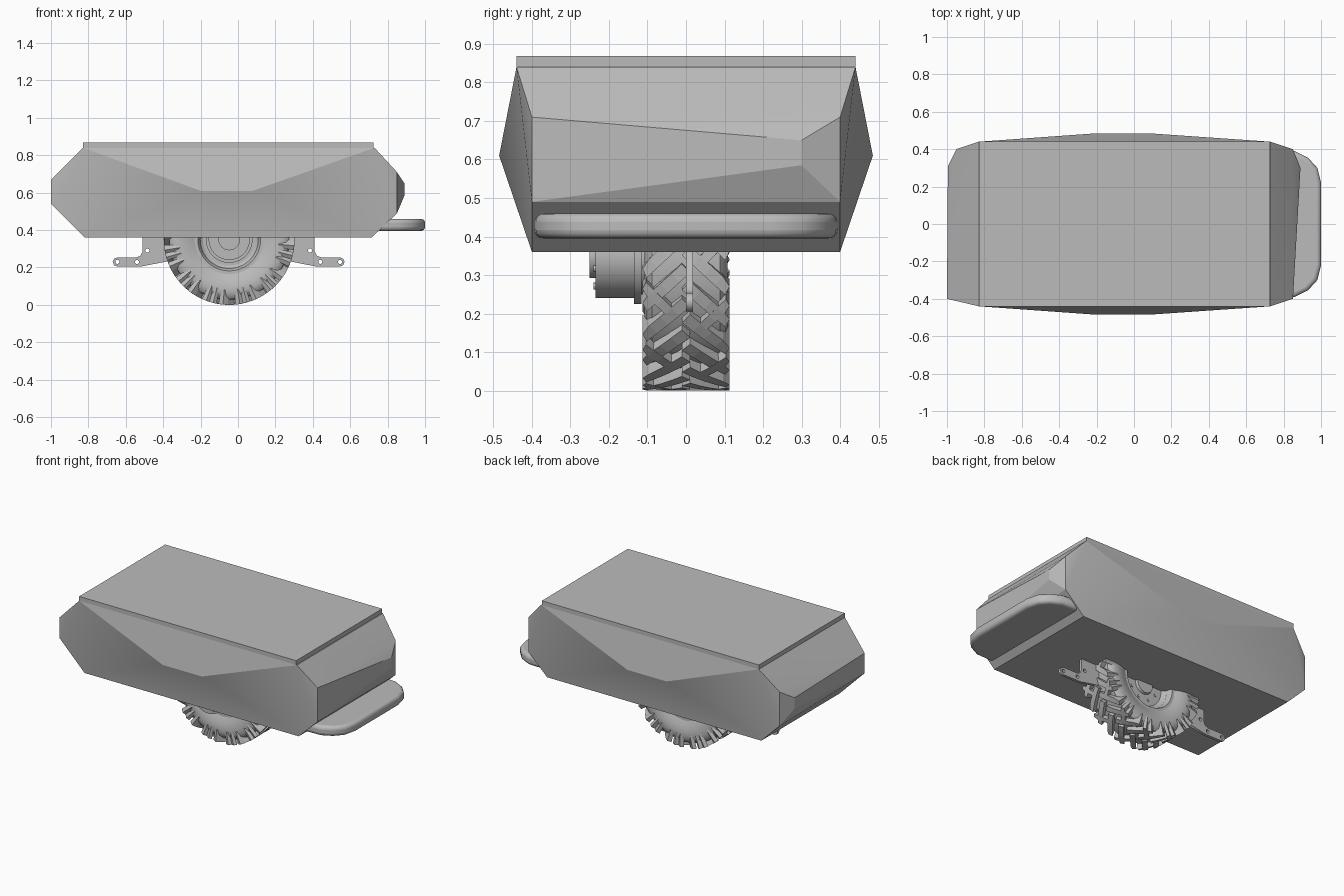
import bpy, bmesh, math
from mathutils import Matrix

if "Cube" in bpy.data.objects:
    bpy.data.objects.remove(bpy.data.objects["Cube"], do_unlink=True)

grey = bpy.data.materials.new("plain grey")
grey.use_nodes = True
grey.diffuse_color = (0.5, 0.5, 0.5, 1)
grey.node_tree.nodes["Principled BSDF"].inputs["Base Color"].default_value = (0.5, 0.5, 0.5, 1)

CX, CZ, R = -0.047, 0.35, 0.35      # wheel axle position and tyre radius


def add(name, bm, smooth=30):
    """Turn a bmesh into an object, optionally smooth shaded by angle."""
    bmesh.ops.remove_doubles(bm, verts=bm.verts, dist=1e-5)
    bmesh.ops.recalc_face_normals(bm, faces=bm.faces)
    me = bpy.data.meshes.new(name)
    bm.to_mesh(me)
    bm.free()
    me.materials.append(grey)
    ob = bpy.data.objects.new(name, me)
    bpy.context.collection.objects.link(ob)
    if smooth:
        bpy.ops.object.select_all(action='DESELECT')
        ob.select_set(True)
        bpy.context.view_layer.objects.active = ob
        bpy.ops.object.shade_smooth_by_angle(angle=math.radians(smooth))
    return ob


def polar(y, r, t):
    return (CX + r * math.cos(t), y, CZ + r * math.sin(t))


def lathe(name, profile, closed=False, n=64):
    """Revolve (y, radius) points around the axle."""
    bm = bmesh.new()
    rings = [[bm.verts.new(polar(y, r, 2 * math.pi * i / n)) for i in range(n)] for y, r in profile]
    pairs = list(zip(rings, rings[1:])) + ([(rings[-1], rings[0])] if closed else [])
    for a, b in pairs:
        for i in range(n):
            j = (i + 1) % n
            bm.faces.new((a[i], a[j], b[j], b[i]))
    bmesh.ops.dissolve_degenerate(bm, dist=1e-6, edges=bm.edges)
    return add(name, bm)


# Faceted body: convex shell through its corner points
body = bmesh.new()
points = []
for s in (-1, 1):
    points += [(-0.82, 0.40 * s, 0.36), (0.715, 0.40 * s, 0.36)]     # floor
    points += [(-0.83, 0.44 * s, 0.84), (0.73, 0.44 * s, 0.84)]      # rim
    points += [(-0.20, 0.485 * s, 0.61), (0.08, 0.485 * s, 0.61)]    # side ridge
    points += [(0.85, 0.40 * s, 0.49), (0.85, 0.40 * s, 0.71)]       # right end
points += [(-1, -0.40, 0.54), (-1, -0.40, 0.67), (-0.95, 0.40, 0.49), (-0.95, 0.40, 0.71),
           (-0.995, 0.31, 0.58), (-0.995, 0.31, 0.65), (0.89, 0.30, 0.585), (0.89, 0.30, 0.65)]
for p in points:
    body.verts.new(p)
bmesh.ops.convex_hull(body, input=body.verts)
add("body_shell", body, 15)

# Flat lid
lid = bmesh.new()
bmesh.ops.create_cube(lid, size=1, matrix=Matrix.Translation((-0.0525, 0, 0.854))
                      @ Matrix.Diagonal((1.555, 0.88, 0.028, 1)))
add("lid", lid, 0)

# Rounded bumper shelf
bumper = bmesh.new()
half = [(0.70, 0.395), (0.86, 0.39), (0.93, 0.355), (0.98, 0.30), (1.0, 0.22)]
outline = half + [(x, -y) for x, y in reversed(half)]
face = bumper.faces.new([bumper.verts.new((x, y, 0.395)) for x, y in outline])
top = bmesh.ops.extrude_face_region(bumper, geom=[face])["geom"]
bmesh.ops.translate(bumper, vec=(0, 0, 0.065), verts=[v for v in top if isinstance(v, bmesh.types.BMVert)])
ob = add("bumper", bumper, 40)
bevel = ob.modifiers.new("round edges", 'BEVEL')
bevel.width, bevel.segments, bevel.limit_method = 0.022, 4, 'ANGLE'
bevel.angle_limit = math.radians(60)

# Tyre carcass
side = [(0.07, 0.175), (0.085, 0.185), (0.098, 0.215), (0.107, 0.25), (0.108, 0.28),
        (0.102, 0.305), (0.088, 0.320)]
lathe("tyre", [(-y, r) for y, r in side] + [(0, 0.325)] + side[::-1], closed=True)


# Tread: diagonal bars with short counter bars, deep at the shoulder
def lug(bm, s, y0, t0, y1, t1, width, steps=4):
    dy, ds = y1 - y0, (t1 - t0) * R
    length = math.hypot(dy, ds)
    ny, nt = -ds / length * width / 2, dy / length * width / 2 / R
    rows = []
    for i in range(steps + 1):
        f = i / steps
        y, t = y0 + dy * f, t0 + (t1 - t0) * f
        inner = 0.265 if i == 0 and y0 > 0.1 else 0.30
        ring = []
        for k, r in ((1, R), (-1, R), (-1, inner), (1, inner)):
            yy = max(-0.012, min(0.113, y + k * ny))
            ring.append(bm.verts.new(polar(s * yy, r, t + k * nt)))
        rows.append(ring)
    for a, b in zip(rows, rows[1:]):
        for k in range(4):
            bm.faces.new((a[k], a[(k + 1) % 4], b[(k + 1) % 4], b[k]))
    bm.faces.new(rows[0])
    bm.faces.new(rows[-1][::-1])


tread = bmesh.new()
PITCH = 2 * math.pi / 24
for i in range(24):
    for s, shift in ((1, 0), (-1, 0.5)):
        t = (i + shift) * PITCH - math.pi / 2
        lug(tread, s, 0.113, t, 0.0, t + 0.30, 0.032)
        if i % 2 == 0:
            lug(tread, s, 0.113, t + 0.17, 0.045, t - 0.03, 0.026, 3)
add("tyre_tread", tread, 0)

# Rim with recessed centre
rim = [(-0.04, 0), (-0.04, 0.14), (-0.05, 0.155), (-0.078, 0.163), (-0.085, 0.168), (-0.085, 0.187),
       (0.085, 0.187), (0.085, 0.168), (0.078, 0.163), (0.05, 0.155), (0.03, 0.13), (0.03, 0.06),
       (0.045, 0.055), (0.045, 0)]
lathe("wheel_rim", rim)

# Hub motor on the front side of the wheel
motor = [(-0.25, 0), (-0.25, 0.058), (-0.235, 0.058), (-0.235, 0.11), (-0.135, 0.11), (-0.135, 0.125),
         (-0.115, 0.125), (-0.115, 0.10), (-0.04, 0.10), (-0.04, 0)]
lathe("hub_motor", motor)

# Bolt circles on the motor cover and on the rear hub
for name, y, ring in (("motor_bolts", -0.236, 0.085), ("hub_bolts", 0.031, 0.095)):
    bolts = bmesh.new()
    for i in range(8):
        at = Matrix.Translation(polar(y, ring, math.pi / 4 * (i + 0.5))) @ Matrix.Rotation(math.pi / 2, 4, 'X')
        bmesh.ops.create_cone(bolts, cap_ends=True, segments=12, radius1=0.009, radius2=0.009,
                              depth=0.008, matrix=at)
    add(name, bolts)

# Drilled bracket plates either side of the wheel
plate = [(-0.645, 0.205), (-0.52, 0.205), (-0.38, 0.232), (-0.38, 0.38), (-0.51, 0.38), (-0.51, 0.285),
         (-0.522, 0.262), (-0.545, 0.254), (-0.645, 0.254), (-0.662, 0.247), (-0.67, 0.23), (-0.662, 0.212)]
holes = [(-0.645, 0.23), (-0.54, 0.23), (-0.485, 0.29)]
for name, flip in (("right_bracket", False), ("left_bracket", True)):
    curve = bpy.data.curves.new(name, 'CURVE')
    curve.dimensions, curve.fill_mode, curve.extrude = '2D', 'BOTH', 0.009
    circles = [[(x + 0.011 * math.cos(a * math.pi / 8), z + 0.011 * math.sin(a * math.pi / 8))
                for a in range(16)] for x, z in holes]
    for loop in [plate] + circles:
        spline = curve.splines.new('POLY')
        spline.points.add(len(loop) - 1)
        spline.use_cyclic_u = True
        for p, (x, z) in zip(spline.points, loop):
            p.co = (-0.10 - x if flip else x, z, 0, 1)
    curve.materials.append(grey)
    ob = bpy.data.objects.new(name, curve)
    bpy.context.collection.objects.link(ob)
    ob.location.y = 0.009
    ob.rotation_euler.x = math.pi / 2
    bpy.ops.object.select_all(action='DESELECT')
    ob.select_set(True)
    bpy.context.view_layer.objects.active = ob
    bpy.ops.object.convert(target='MESH')
